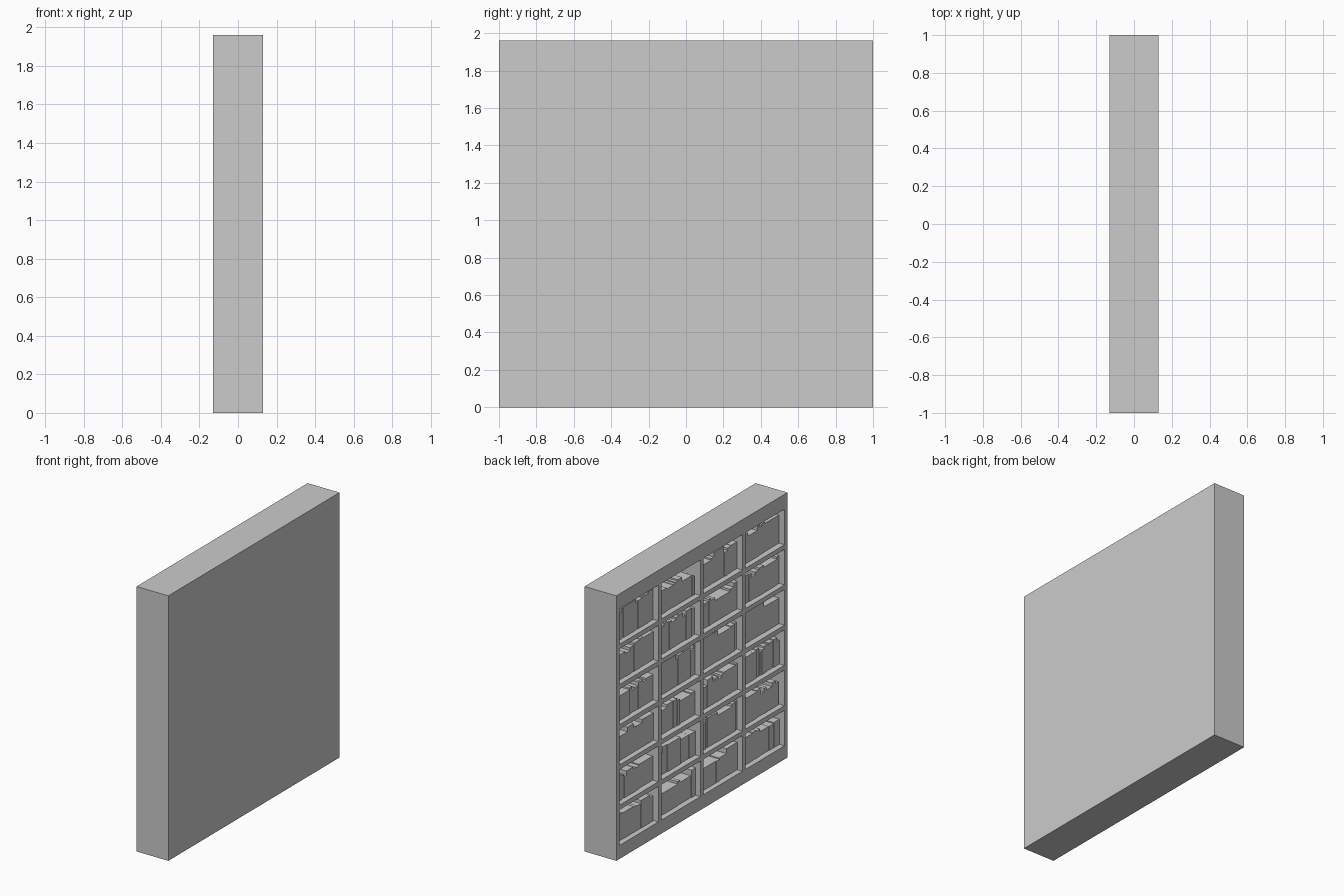
import bpy, bmesh, random
from mathutils import Vector

if "Cube" in bpy.data.objects:
    bpy.data.objects.remove(bpy.data.objects["Cube"])

random.seed(7)

X, Y, H = 0.13, 1.0, 1.96          # half depth, half width, height
COLS, ROWS = 4, 6
T = 0.035                          # board thickness
Z0, Z1 = 0.10, 1.85                # opening bottom and top
CW = (2 * Y - (COLS + 1) * T) / COLS
CH = (Z1 - Z0 - (ROWS - 1) * T) / ROWS
BACK = X - 0.02


def box(bm, lo, hi):
    lo, hi = Vector(lo), Vector(hi)
    verts = bmesh.ops.create_cube(bm, size=1)["verts"]
    for v in verts:
        v.co = Vector((lo[i] + (v.co[i] + 0.5) * (hi[i] - lo[i]) for i in range(3)))


def make(name, boxes):
    bm = bmesh.new()
    for lo, hi in boxes:
        box(bm, lo, hi)
    mesh = bpy.data.meshes.new(name)
    bm.to_mesh(mesh)
    bm.free()
    ob = bpy.data.objects.new(name, mesh)
    bpy.context.collection.objects.link(ob)
    return ob


# Carcass: the open side faces -x
make("back_panel", [((BACK, -Y, 0), (X, Y, H))])
make("plinth", [((-X, -Y, 0), (BACK, Y, Z0))])
make("top_board", [((-X, -Y, Z1), (BACK, Y, H))])
make("uprights", [((-X, Y - i * (CW + T) - T, Z0), (BACK, Y - i * (CW + T), Z1))
                  for i in range(COLS + 1)])
make("shelves", [((-X, Y - T - c * (CW + T) - CW, Z0 + r * (CH + T) - T),
                  (BACK, Y - T - c * (CW + T), Z0 + r * (CH + T)))
                 for r in range(1, ROWS) for c in range(COLS)])

# Typical book height per compartment, top row first
HEIGHTS = [
    (.22, .16, .20, .21),
    (.19, .20, .18, .19),
    (.18, .21, .20, .21),
    (.19, .19, .18, .19),
    (.18, .18, .20, .18),
    (.19, .18, .18, .20),
]

# Books: short runs of similar volumes, lined up just behind the shelf edge
for r, row in enumerate(HEIGHTS):
    z = Z0 + (ROWS - 1 - r) * (CH + T)
    for c, typical in enumerate(row):
        y = Y - T - c * (CW + T)
        end = y - CW
        books = []
        while y - end > 0.012:
            h = min(CH - 0.02, typical + random.uniform(-0.025, 0.025))
            w = random.uniform(0.022, 0.045)
            front = -X + 0.038 + random.uniform(0, 0.008)
            for _ in range(random.choice((1, 1, 2, 4))):
                nxt = max(end, y - w)
                if y - nxt > 0.004:
                    books.append(((front, nxt, z), (0.09, y, z + h)))
                y = nxt
        make(f"books_row{r + 1}_bay{c + 1}", books)
